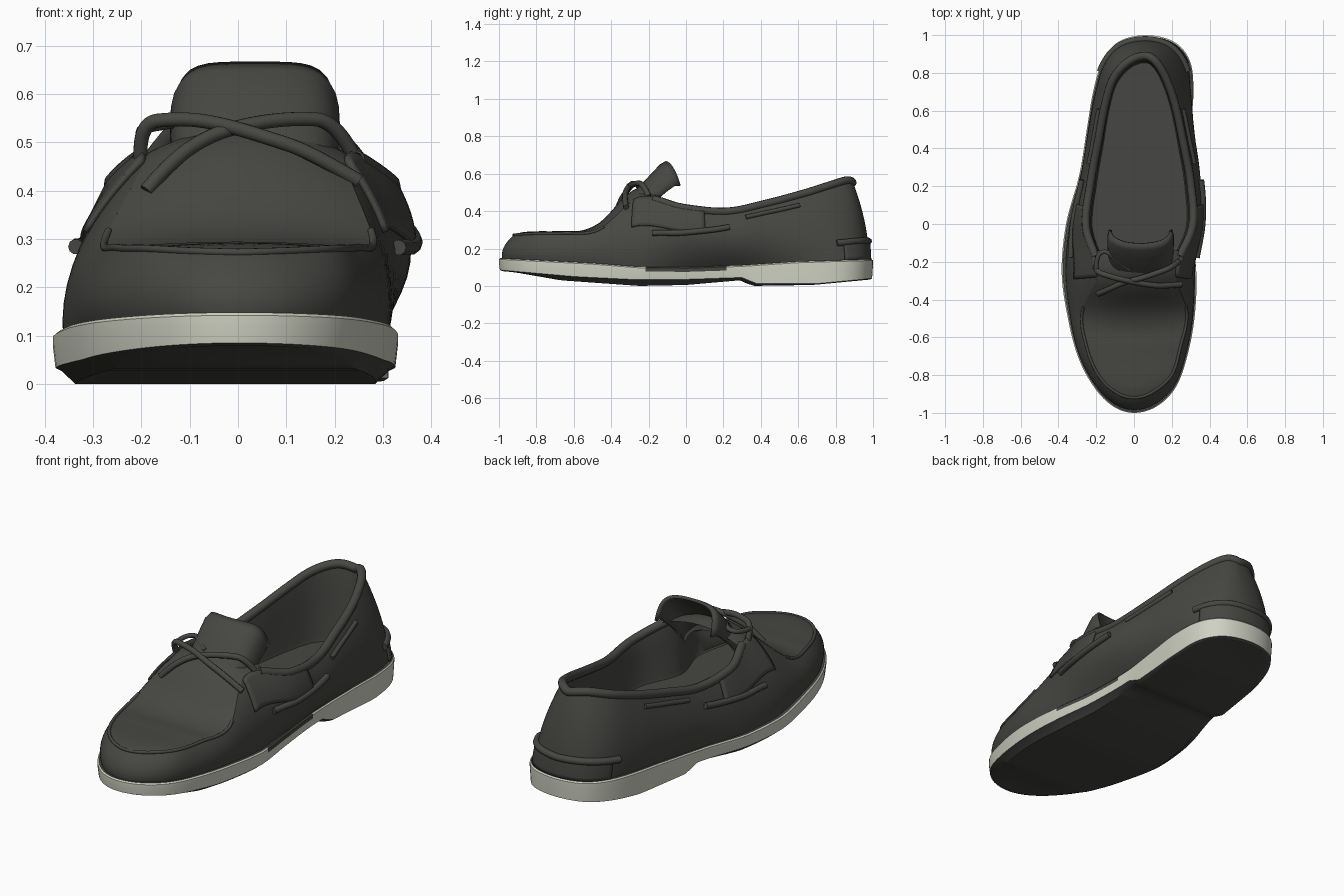
import bpy, math
from mathutils import Vector

if "Cube" in bpy.data.objects:
    bpy.data.objects.remove(bpy.data.objects["Cube"])

N = 72  # steps along each half outline, toe to heel


def material(name, color):
    m = bpy.data.materials.new(name)
    m.use_nodes = True
    m.diffuse_color = color
    m.node_tree.nodes["Principled BSDF"].inputs["Base Color"].default_value = color
    return m


charcoal = material("charcoal leather", (0.062, 0.064, 0.056, 1))
cream = material("cream rubber", (0.62, 0.64, 0.54, 1))


def smooth_table(tab, t):
    """Smooth value of an evenly spaced table, t from 0 (toe) to 180 (heel)."""
    f = max(0, min(180, t)) / 180 * (len(tab) - 1)
    i = min(int(f), len(tab) - 2)
    f -= i
    b, c = tab[i], tab[i + 1]
    a = tab[i - 1] if i else 2 * b - c
    d = tab[i + 2] if i + 2 < len(tab) else 2 * c - b
    return b + f * (c - a) / 2 + f * f * (a - 2.5 * b + 2 * c - d / 2) + f ** 3 * (1.5 * (b - c) + (d - a) / 2)


def height(tab, y):
    for (y0, z0), (y1, z1) in zip(tab, tab[1:]):
        if y <= y1:
            return z0 + (z1 - z0) * max(0, (y - y0) / (y1 - y0))
    return tab[-1][1]


# Outlines: left widths, right widths, front y, back y
SOLE = ((0, -.11, -.21, -.295, -.35, -.383, -.36, -.29, -.25, -.215, -.165, -.08, .06),
        (0, .12, .22, .28, .32, .33, .30, .285, .30, .315, .295, .21, .06), -1, 1)
BULGE = ((0, -.12, -.22, -.31, -.36, -.38, -.35, -.31, -.27, -.23, -.18, -.09, .06),
         (0, .13, .23, .29, .33, .36, .41, .42, .37, .32, .26, .18, .06), -1, .975)
RIM = ((0, -.10, -.19, -.25, -.275, -.19, -.255, -.23, -.19, -.155, -.11, -.03, .06),
       (0, .10, .20, .245, .28, .22, .31, .30, .26, .22, .17, .115, .06), -.92, .89)
RIM_Z = (.272, .275, .28, .282, .30, .47, .425, .405, .45, .50, .545, .572, .56)
SOLE_TOP = ((-1, .148), (-.5, .122), (-.26, .103), (0, .10), (.3, .11), (.6, .13), (1, .142))
BAND_LOW = ((-1, .085), (-.6, .05), (-.26, .033), (0, .035), (.3, .045), (.38, .012), (.7, .012), (1, .04))
TREAD_LOW = ((-1, .08), (-.7, .03), (-.26, 0), (0, .005), (.3, .03), (.37, 0), (.7, .005), (1, .036))


def outline(shape, a, scale=1):
    """Point on an outline; a runs -180..180, positive on the +x side."""
    left, right, y0, y1 = shape
    a = (a + 180) % 360 - 180
    t = abs(a)
    x = smooth_table(right if a > 0 else left, t)
    mid = (smooth_table(right, t) + smooth_table(left, t)) / 2
    y = (y0 + y1) / 2 - (y1 - y0) / 2 * math.cos(math.radians(t)) * (1 - (1 - scale) / 3)
    return mid + (x - mid) * scale, y


def wall(a, v, off=0.0):
    """Point on the outer leather wall, v from the sole up to the rim."""
    b, m, r = outline(SOLE, a, .94), outline(BULGE, a), outline(RIM, a)
    w = ((1 - v) ** 2, 2 * v * (1 - v), v * v)
    x, y = (w[0] * b[k] + w[1] * m[k] + w[2] * r[k] for k in (0, 1))
    t = abs((a + 180) % 360 - 180)
    z0 = height(SOLE_TOP, b[1]) - .01
    p = Vector((x, y, z0 + (smooth_table(RIM_Z, t) - z0) * v))
    if off:
        n = (wall(a + 1, v) - wall(a - 1, v)).cross(wall(a, v + .02) - wall(a, v - .02))
        p += n.normalized() * off
    return p


def angles():
    return [180 * i / N for i in range(N + 1)] + [-180 * i / N for i in range(N - 1, 0, -1)]


def mesh(name, verts, faces, mats, thick=0, angle=40):
    me = bpy.data.meshes.new(name)
    me.from_pydata([tuple(v) for v in verts], [], faces)
    me.update()
    ob = bpy.data.objects.new(name, me)
    bpy.context.collection.objects.link(ob)
    for m in mats:
        me.materials.append(m)
    bpy.ops.object.select_all(action='DESELECT')
    bpy.context.view_layer.objects.active = ob
    ob.select_set(True)
    bpy.ops.object.shade_smooth_by_angle(angle=math.radians(angle))
    if thick:
        s = ob.modifiers.new("thickness", 'SOLIDIFY')
        s.thickness, s.offset = thick, 0
    return ob


def loft(name, rings, mats, caps=(), angle=40):
    """Join closed outline rings; caps bridge the two halves of a ring."""
    n = 2 * N
    verts = [v for r in rings for v in r]
    faces = [(k * n + i, k * n + (i + 1) % n, (k + 1) * n + (i + 1) % n, (k + 1) * n + i)
             for k in range(len(rings) - 1) for i in range(n)]
    for k in caps:
        for i in range(N):
            quad = [k * n + j % n for j in (i, i + 1, n - i - 1, n - i)]
            quad = list(dict.fromkeys(quad))
            faces.append(quad if k else quad[::-1])
    return mesh(name, verts, faces, mats, angle=angle)


def grid(name, rows, thick=0):
    w = len(rows[0])
    faces = [(r * w + c, r * w + c + 1, (r + 1) * w + c + 1, (r + 1) * w + c)
             for r in range(len(rows) - 1) for c in range(w - 1)]
    return mesh(name, [v for r in rows for v in r], faces, [charcoal], thick)


def tube(name, pts, radius, kind='POLY'):
    cu = bpy.data.curves.new(name, 'CURVE')
    cu.dimensions, cu.bevel_depth, cu.bevel_resolution = '3D', radius, 3
    cu.use_fill_caps = True
    s = cu.splines.new(kind)
    s.points.add(len(pts) - 1)
    for q, p in zip(s.points, pts):
        q.co = (*p, 1)
    if kind == 'NURBS':
        s.use_endpoint_u, s.order_u = True, 3
    ob = bpy.data.objects.new(name, cu)
    bpy.context.collection.objects.link(ob)
    cu.materials.append(charcoal)


def sole_ring(scale, table, lift=0):
    return [(*outline(SOLE, a, scale), height(table, outline(SOLE, a)[1]) + lift) for a in angles()]


def spread(a, b, n):
    return [a + (b - a) * i / n for i in range(n + 1)]


# Sole: dark tread below, cream side band stained dark at the left waist, dark welt
sole = loft("sole", [sole_ring(.87, TREAD_LOW), sole_ring(.95, BAND_LOW, -.006), sole_ring(.985, BAND_LOW),
                     sole_ring(1, SOLE_TOP, -.025), sole_ring(1, SOLE_TOP, -.006), sole_ring(.98, SOLE_TOP),
                     sole_ring(.92, SOLE_TOP)],
            [charcoal, cream], caps=(0, 6), angle=30)
for p in sole.data.polygons:
    band = p.index // (2 * N)
    stained = band > 2 and p.center.x > 0 and -.2 < p.center.y < .2
    p.material_index = int(2 <= band <= 4 and not stained)

# Leather wall
loft("upper_wall", [[wall(a, v) for a in angles()] for v in spread(0, 1, 10)], [charcoal])


# Lining and footbed
def lining_ring(scale, f):
    out = []
    for a in angles():
        x, y = outline(RIM, a, scale)
        out.append((x, y, .175 + (wall(a, 1).z - .175) * f))
    return out


loft("lining", [lining_ring(.88, 0), lining_ring(.90, .06), lining_ring(.90, .6), lining_ring(.98, .98)],
     [charcoal], caps=(0,))

# Vamp bridging the rim in front of the opening, peaked toward the laces
rows = []
for t in spread(0, 82, 34):
    left, right = wall(-t, 1), wall(t, 1)
    dome = .012 + .045 * max(0, min(1, (t - 52) / 16))
    rows.append([left.lerp(right, (u + 1) / 2) + Vector((0, 0, dome * (1 - u * u) * min(1, t / 20)))
                 for u in spread(-1, 1, 12)])
grid("vamp", rows)

# Rolled collar and toe seam
tube("collar", [wall(a, 1) - Vector((0, 0, .008)) for a in spread(80, 280, 80)], .022)
tube("toe_seam", [wall(a, 1) for a in spread(-62, 62, 60)], .008)

# Tongue curling backward at its edges
path = ((-.34, .40, .16), (-.26, .51, .165), (-.18, .595, .168), (-.135, .643, .168), (-.105, .66, .16))
rows = []
for k, (y, z, w) in enumerate(path):
    rows.append([(.035 + w * math.sin(u * 1.57), y + .075 * u * u, z - (.06 + .016 * k) * u ** 4)
                 for u in spread(-1, 1, 20)])
grid("tongue", rows, .016)

# Side details, mirrored by the sign of the outline angle
for side, s in (("left", 1), ("right", -1)):
    grid(side + "_eyelet_flap", [[wall(s * a, v, .006) for a in spread(73, 97, 16)]
                                 for v in spread(.60, 1, 8)], .012)
    tube(side + "_side_lace", [wall(s * a, v, .008) for a, v in
                               zip(spread(80, 105, 16), spread(.50, .70, 16))], .016)
    tube(side + "_rear_lace", [wall(s * a, .84, .002) for a in spread(111, 132, 16)], .012)

# Heel counter with its padded upper edge
grid("heel_counter", [[wall(a, v, .005) for a in spread(150, 210, 32)] for v in spread(.02, .25, 5)], .012)
tube("heel_counter_edge", [wall(a, .25, .004) for a in spread(146, 214, 32)], .018)

# Crossed laces over the tongue
tube("lace_rising", [(-.19, -.37, .40), (-.14, -.35, .46), (-.06, -.31, .515), (.03, -.29, .54), (.12, -.26, .55),
                     (.20, -.23, .545), (.235, -.2, .48)], .015, 'NURBS')
tube("lace_falling", [(-.20, -.22, .45), (-.21, -.25, .54), (-.12, -.28, .55), (-.04, -.30, .54),
                      (.06, -.32, .51), (.15, -.33, .48), (.25, -.32, .42)], .015, 'NURBS')
tube("lace_loop", [(-.2, -.24, .52), (-.2, -.16, .53), (-.14, -.14, .54), (-.09, -.2, .55), (-.02, -.24, .53)],
     .012, 'NURBS')
